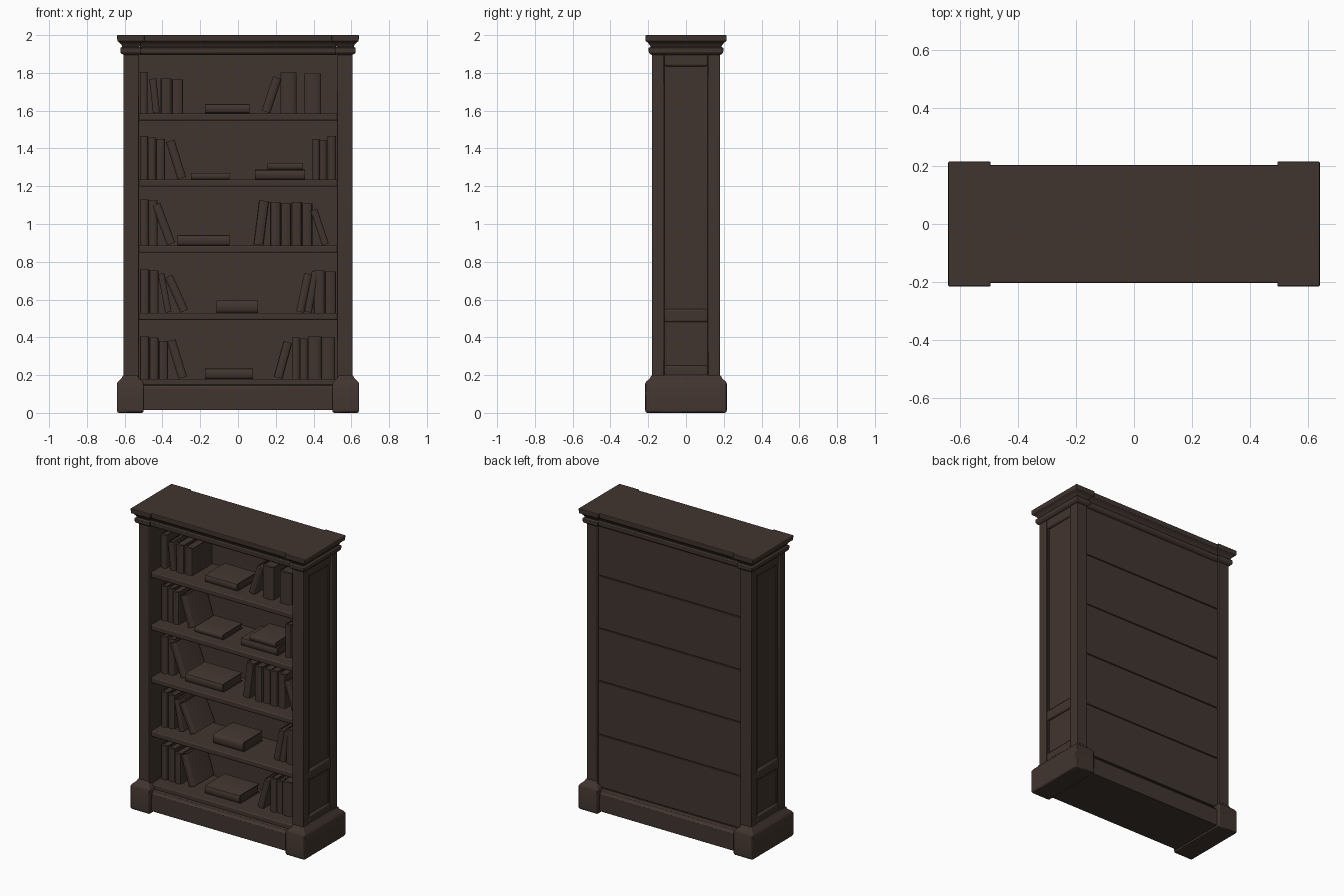
import bpy, bmesh, math
from mathutils import Matrix, Vector

if "Cube" in bpy.data.objects:
    bpy.data.objects.remove(bpy.data.objects["Cube"])

wood = bpy.data.materials.new("dark_brown_wood")
wood.diffuse_color = (0.053, 0.035, 0.028, 1)
wood.use_nodes = True
wood.node_tree.nodes["Principled BSDF"].inputs["Base Color"].default_value = wood.diffuse_color


def finish(bm, name, bevel=0.0):
    bmesh.ops.recalc_face_normals(bm, faces=bm.faces)
    me = bpy.data.meshes.new(name)
    bm.to_mesh(me)
    bm.free()
    me.materials.append(wood)
    ob = bpy.data.objects.new(name, me)
    bpy.context.collection.objects.link(ob)
    if bevel:
        mod = ob.modifiers.new("bevel", "BEVEL")
        mod.width = bevel
        mod.segments = 2
        mod.limit_method = "ANGLE"
    bpy.ops.object.select_all(action="DESELECT")
    ob.select_set(True)
    bpy.context.view_layer.objects.active = ob
    bpy.ops.object.shade_smooth_by_angle(angle=math.radians(35))
    return ob


def box(name, x0, x1, y0, y1, z0, z1, bevel=0.003):
    bm = bmesh.new()
    bmesh.ops.create_cube(bm, size=1)
    size = Matrix.Diagonal((abs(x1 - x0), abs(y1 - y0), abs(z1 - z0), 1))
    centre = Matrix.Translation(((x0 + x1) / 2, (y0 + y1) / 2, (z0 + z1) / 2))
    bmesh.ops.transform(bm, matrix=centre @ size, verts=bm.verts)
    return finish(bm, name, bevel)


def moulded(name, x0, x1, y, profile, bevel=0.002, grow_x=True):
    """Rectangular block whose outset changes with height: profile = (outset, z)."""
    bm = bmesh.new()
    x0, x1 = min(x0, x1), max(x0, x1)
    rings = []
    for o, z in profile:
        ox = o if grow_x else 0
        rings.append([bm.verts.new(p) for p in (
            (x0 - ox, -y - o, z), (x1 + ox, -y - o, z),
            (x1 + ox, y + o, z), (x0 - ox, y + o, z))])
    for a, b in zip(rings, rings[1:]):
        for i in range(4):
            j = (i + 1) % 4
            bm.faces.new((a[i], a[j], b[j], b[i]))
    bm.faces.new(rings[0])
    bm.faces.new(rings[-1])
    return finish(bm, name, bevel)


# Cornice, feet and plinth profiles
cornice = [(0, 1.895), (0.010, 1.900), (0.017, 1.908), (0.018, 1.932), (0.008, 1.938),
           (0.012, 1.948), (0.024, 1.962), (0.034, 1.968), (0.035, 1.997), (0.032, 2.0)]
foot = [(0.030, 0), (0.036, 0.008), (0.036, 0.155), (0.030, 0.166), (0.012, 0.182), (0.002, 0.200)]
plinth = [(0.024, 0.015), (0.024, 0.128), (0.012, 0.136), (0.008, 0.146), (-0.012, 0.150)]

moulded("cornice_middle", -0.52, 0.52, 0.168, cornice, grow_x=False)
moulded("plinth_middle", -0.52, 0.52, 0.170, plinth, grow_x=False)

for s, side in ((-1, "left"), (1, "right")):
    moulded(f"cornice_end_{side}", s * 0.53, s * 0.605, 0.18, cornice)
    moulded(f"foot_{side}", s * 0.535, s * 0.605, 0.18, foot, 0.006)
    # Framed side panels
    box(f"side_panel_{side}", s * 0.525, s * 0.590, -0.165, 0.165, 0.15, 1.92, 0)
    for t, end in ((-1, "front"), (1, "back")):
        box(f"{end}_post_{side}", s * 0.525, s * 0.606, t * 0.18, t * 0.115, 0.15, 1.91, 0.005)
        box(f"{end}_bead_{side}", s * 0.58, s * 0.598, t * 0.116, t * 0.102, 0.2, 1.85)
    for name, z0, z1 in (("bottom", 0.17, 0.25), ("middle", 0.48, 0.55), ("top", 1.835, 1.91)):
        box(f"{name}_rail_{side}", s * 0.56, s * 0.604, -0.117, 0.117, z0, z1, 0.010)

# Shelves with softly rounded front edges, and back boards between them
shelf_tops = [0.18, 0.53, 0.886, 1.236, 1.586]
for i, z in enumerate(shelf_tops):
    box(f"shelf_{i + 1}", -0.53, 0.53, -0.162, 0.155, z - 0.038, z, 0.007)
    top = shelf_tops[i + 1] - 0.022 if i < 4 else 1.92
    box(f"back_board_{i + 1}", -0.53, 0.53, 0.148, 0.168, z - 0.018, top, 0.003)


def book(name, thick, height, depth, place):
    """Cover with a rounded spine facing -y, hollow at the other edges, filled by pages."""
    c = min(0.005, thick * 0.15)
    bulge = min(0.014, thick * 0.3)
    arc = [(-math.cos(math.pi * k / 6), -math.sin(math.pi * k / 6)) for k in range(7)]
    outer = [(0, depth)] + [(thick / 2 * (1 + a), bulge * (1 + b)) for a, b in arc] + [(thick, depth)]
    inner = [(thick - c, depth), (thick - c, bulge + c), (c, bulge + c), (c, depth)]
    bm = bmesh.new()
    f = bm.faces.new([bm.verts.new((x, y, 0)) for x, y in outer + inner])
    ext = bmesh.ops.extrude_face_region(bm, geom=[f])
    bmesh.ops.translate(bm, vec=(0, 0, height),
                        verts=[v for v in ext["geom"] if isinstance(v, bmesh.types.BMVert)])
    pages = bmesh.ops.create_cube(bm, size=1)["verts"]
    m = Matrix.Translation((thick / 2, (bulge + depth) / 2, height / 2)) @ Matrix.Diagonal(
        (thick - c, depth - bulge - 0.008, height - 0.012, 1))
    bmesh.ops.transform(bm, matrix=m, verts=pages)
    bmesh.ops.transform(bm, matrix=place, verts=bm.verts)
    return finish(bm, name)


def fill_shelf(n, standing, lying):
    """standing: (left, right, count, height, lean of top); lying: (left, right, z offset, thickness)."""
    z = shelf_tops[n]
    for g, (x0, x1, count, h, lean) in enumerate(standing):
        w = (x1 - x0) / count
        for k in range(count):
            a = math.atan2(lean, h)
            t = w * math.cos(a) - 0.001
            length = (h - 0.007 * (k % 2)) / math.cos(a) - t * abs(math.sin(a))
            # pivot on the corner that rests on the shelf
            px = t if a > 0 else 0
            left = x0 + k * w
            place = (Matrix.Translation((left + (w if a > 0 else 0), -0.075 + 0.006 * (k % 2), z))
                     @ Matrix.Rotation(a, 4, "Y") @ Matrix.Translation((-px, 0, 0)))
            book(f"standing_book_{n + 1}_{g + 1}_{k + 1}", t, length, 0.21, place)
    for g, (x0, x1, dz, t) in enumerate(lying):
        place = Matrix.Translation((x0, -0.10, z + dz + t)) @ Matrix.Rotation(math.pi / 2, 4, "Y")
        book(f"lying_book_{n + 1}_{g + 1}", t, x1 - x0, 0.21, place)


# Books, shelf by shelf from the bottom
fill_shelf(0, [(-0.52, -0.42, 2, 0.225, 0), (-0.42, -0.37, 1, 0.2, 0), (-0.315, -0.265, 1, 0.21, -0.065),
               (0.185, 0.235, 1, 0.2, 0.055), (0.285, 0.37, 2, 0.22, 0), (0.37, 0.515, 2, 0.225, 0)],
           [(-0.175, 0.08, 0, 0.056)])
fill_shelf(1, [(-0.52, -0.42, 2, 0.23, 0), (-0.385, -0.35, 1, 0.21, -0.04), (-0.305, -0.255, 1, 0.2, -0.09),
               (0.305, 0.35, 1, 0.21, 0.045), (0.35, 0.39, 1, 0.22, 0.04), (0.40, 0.52, 2, 0.225, 0)],
           [(-0.115, 0.105, 0, 0.064)])
fill_shelf(2, [(-0.52, -0.425, 2, 0.245, 0), (-0.375, -0.325, 1, 0.225, -0.085),
               (0.08, 0.135, 1, 0.24, 0.03), (0.17, 0.395, 4, 0.23, 0), (0.445, 0.485, 1, 0.195, -0.065)],
           [(-0.32, -0.045, 0, 0.056)])
fill_shelf(3, [(-0.515, -0.435, 2, 0.23, 0), (-0.435, -0.385, 1, 0.215, 0), (-0.32, -0.27, 1, 0.21, -0.065),
               (0.395, 0.47, 2, 0.215, 0), (0.475, 0.52, 1, 0.23, 0)],
           [(-0.25, -0.045, 0, 0.034), (0.09, 0.355, 0, 0.052), (0.155, 0.345, 0.052, 0.036)])
fill_shelf(4, [(-0.52, -0.478, 1, 0.22, 0), (-0.45, -0.412, 1, 0.185, -0.02), (-0.41, -0.29, 2, 0.185, 0),
               (0.12, 0.17, 1, 0.195, 0.065), (0.225, 0.31, 1, 0.215, 0), (0.35, 0.44, 1, 0.21, 0)],
           [(-0.175, 0.06, 0, 0.05)])
